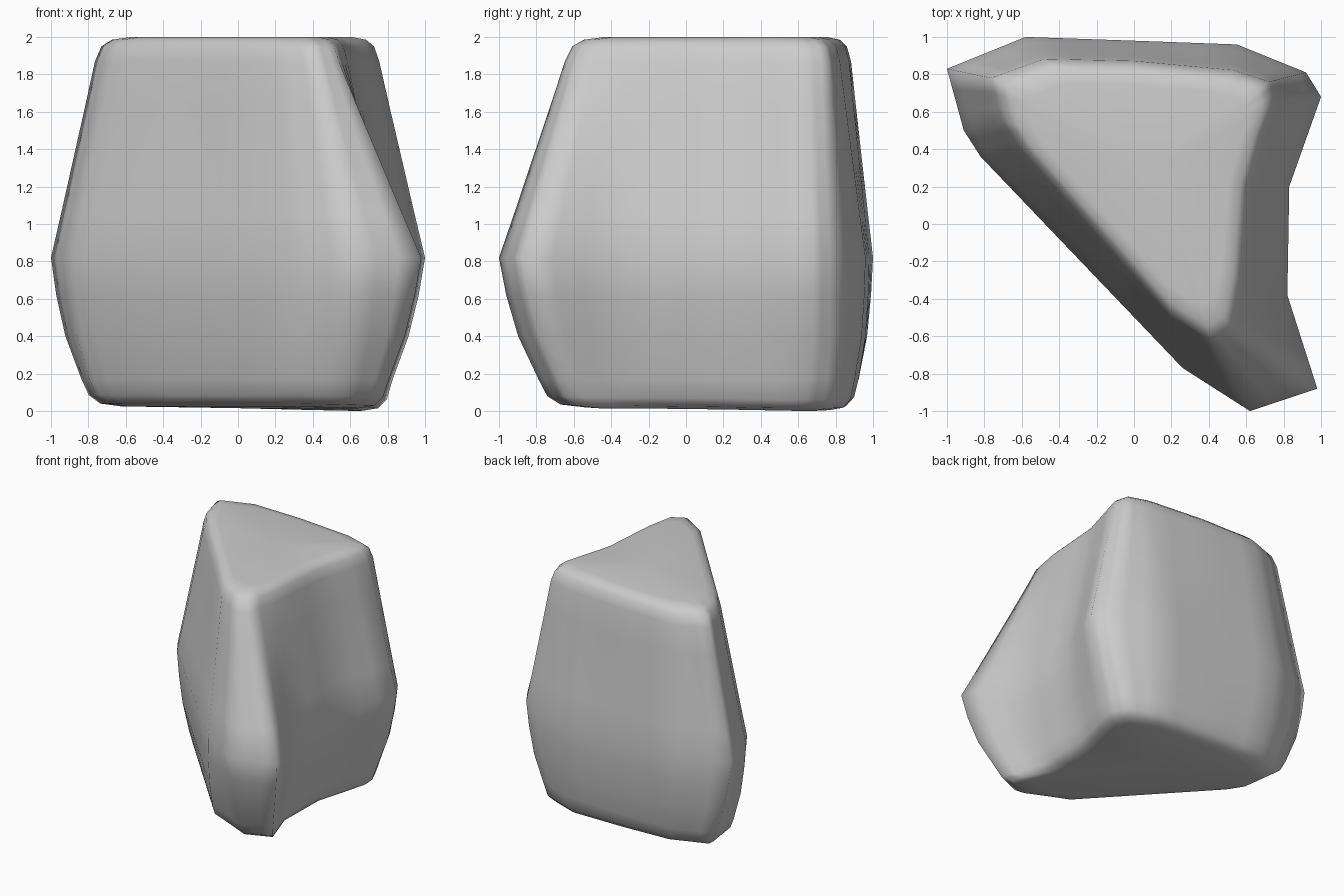
import bpy, bmesh
from mathutils import Vector

if "Cube" in bpy.data.objects:
    bpy.data.objects.remove(bpy.data.objects["Cube"])

# Key outlines, same corner order: near the base, at the widest girdle, near the top
low = [(-.83, .80), (-.50, .92), (0, .92), (.50, .90), (.76, .80), (.82, .66), (.69, .15),
       (.69, -.35), (.80, -.68), (.58, -.78), (.20, -.62), (-.70, .36), (-.79, .50)]
mid = [(-1.0, .83), (-.58, 1.0), (0, .98), (.55, .96), (.92, .81), (1.0, .68), (.83, .20),
       (.82, -.38), (.98, -.88), (.62, -1.0), (.26, -.77), (-.82, .36), (-.91, .50)]
top = [(-.76, .78), (-.48, .88), (0, .87), (.53, .82), (.72, .76), (.75, .65), (.62, .20),
       (.58, -.32), (.53, -.58), (.42, -.64), (.20, -.50), (-.60, .40), (-.70, .55)]
centre = Vector((.1, .3))


def blend(a, b, t, bulge=1.0):
    return [centre + (Vector(p).lerp(Vector(q), t) - centre) * bulge for p, q in zip(a, b)]


def densify(pts):
    # split the long straight sides so shading stays even
    out = []
    for p, q in zip(pts, pts[1:] + pts[:1]):
        out += [p, p.lerp(q, 1 / 3), p.lerp(q, 2 / 3)]
    return out


# Horizontal slices from base to top, with rounded rims at both ends
slices = [
    (.025, blend(low, low, 0, .78)),
    (.04, blend(low, low, 0, .90)),
    (.085, blend(low, low, 0, .965)),
    (.17, blend(low, mid, .04)),
    (.40, blend(low, mid, .40, 1.025)),
    (.62, blend(low, mid, .74, 1.015)),
    (.82, blend(mid, mid, 0)),
    (1.05, blend(mid, top, .22)),
    (1.35, blend(mid, top, .50)),
    (1.65, blend(mid, top, .78)),
    (1.87, blend(mid, top, .98)),
    (1.95, blend(top, top, 0, .965)),
    (1.985, blend(top, top, 0, .90)),
    (2.0, blend(top, top, 0, .78)),
]

# Rock body: bridge the slices and close both ends
bm = bmesh.new()
rings = []
for z, pts in slices:
    rings.append([bm.verts.new((p.x, p.y, z)) for p in densify(pts)])
n = len(rings[0])
for a, b in zip(rings, rings[1:]):
    for i in range(n):
        j = (i + 1) % n
        bm.faces.new((a[i], a[j], b[j], b[i]))
for ring, z in ((rings[0], .02), (rings[-1], 1.99)):
    c = bm.verts.new((centre.x, centre.y, z))
    for i in range(n):
        bm.faces.new((ring[i], ring[(i + 1) % n], c))
# The base dips to the ground at its back right corner
for v in bm.verts:
    if v.co.z < .1:
        v.co.z -= .025 * max(0, min(1, v.co.x + v.co.y * .5))
bmesh.ops.recalc_face_normals(bm, faces=bm.faces)
for f in bm.faces:
    f.smooth = True

mesh = bpy.data.meshes.new("rock")
bm.to_mesh(mesh)
bm.free()
rock = bpy.data.objects.new("rock", mesh)
bpy.context.collection.objects.link(rock)
